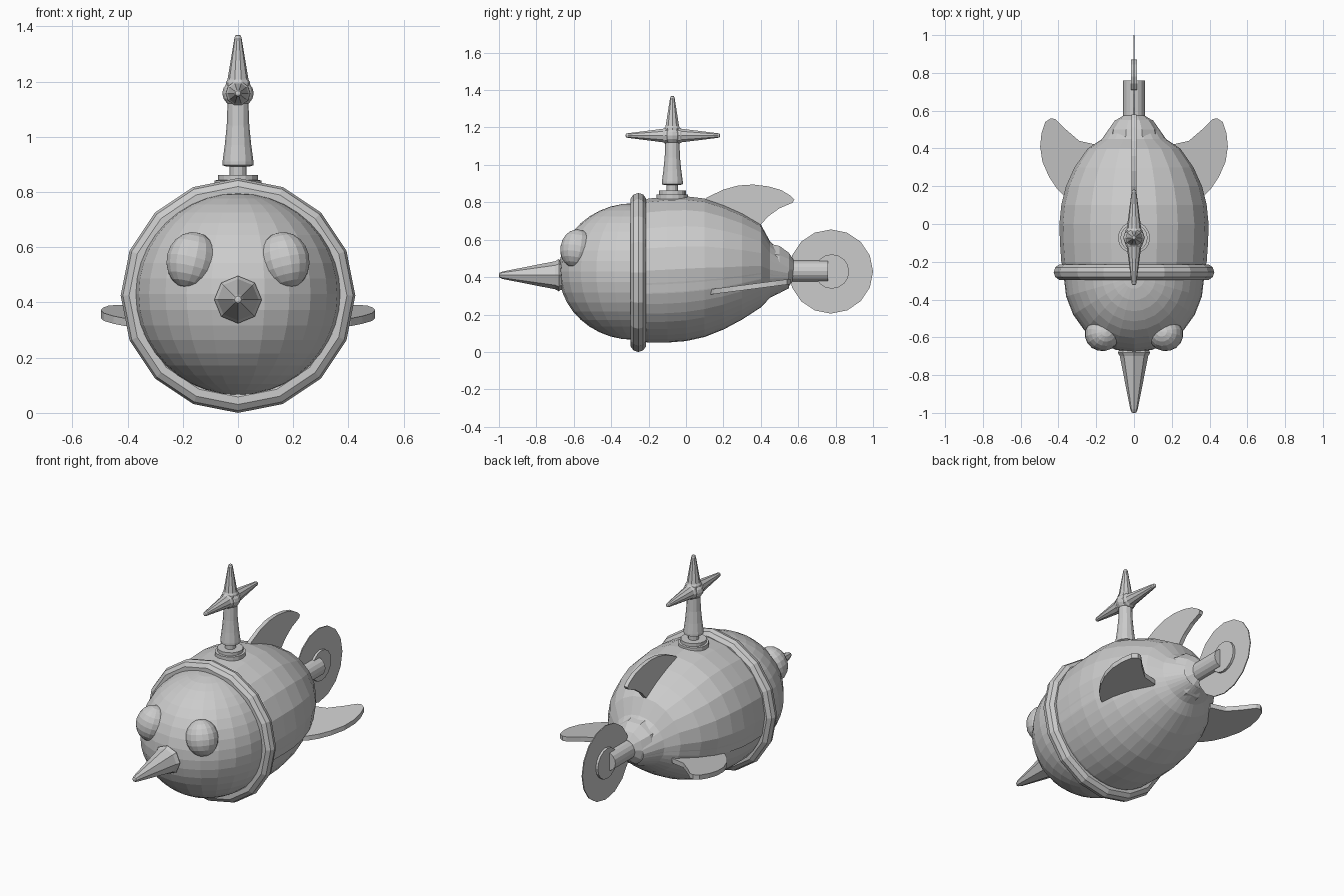
import bpy, bmesh, math
from mathutils import Vector, Matrix, Euler

if "Cube" in bpy.data.objects:
    bpy.data.objects.remove(bpy.data.objects["Cube"])


def finish(name, bm):
    bmesh.ops.recalc_face_normals(bm, faces=bm.faces)
    me = bpy.data.meshes.new(name)
    bm.to_mesh(me)
    bm.free()
    ob = bpy.data.objects.new(name, me)
    bpy.context.collection.objects.link(ob)
    return ob


def bridge(bm, rings, closed):
    for a, b in zip(rings, rings[1:]):
        n = len(a)
        for i in range(n if closed else n - 1):
            j = (i + 1) % n
            bm.faces.new((a[i], a[j], b[j], b[i]))


def lathe(name, origin, direction, profile, sides):
    """Turned part: profile of (distance, radius) along a direction."""
    rot = Vector(direction).to_track_quat('Z', 'Y').to_matrix()
    bm = bmesh.new()
    rings = []
    for d, r in profile:
        ring = []
        for i in range(sides):
            a = math.tau * i / sides
            p = rot @ Vector((r * math.cos(a), r * math.sin(a), d))
            ring.append(bm.verts.new(p + Vector(origin)))
        rings.append(ring)
    bridge(bm, rings, True)
    bm.faces.new(rings[0])
    bm.faces.new(rings[-1])
    return finish(name, bm)


def arc_loft(name, sections, start, end, steps):
    """Skin over partial elliptical sections (y, centre z, radius x, radius z)."""
    bm = bmesh.new()
    rings = []
    for y, zc, rx, rz in sections:
        ring = []
        for i in range(steps + 1):
            a = math.radians(start + (end - start) * i / steps)
            ring.append(bm.verts.new((rx * math.cos(a), y, zc + rz * math.sin(a))))
        rings.append(ring)
    bridge(bm, rings, False)
    return finish(name, bm)


def ellipsoid(name, centre, radii, segs, rings, rot=(0, 0, 0)):
    bm = bmesh.new()
    m = Matrix.LocRotScale(Vector(centre), Euler([math.radians(r) for r in rot]), Vector(radii))
    bmesh.ops.create_uvsphere(bm, u_segments=segs, v_segments=rings, radius=1, matrix=m)
    return finish(name, bm)


def plate(name, points, offset):
    """Thin slab: outline of 3D points thickened both ways by offset."""
    bm = bmesh.new()
    off = Vector(offset)
    rings = [[bm.verts.new(Vector(p) + s * off) for p in points] for s in (-1, 1)]
    bridge(bm, rings, True)
    bm.faces.new(rings[0])
    bm.faces.new(rings[1])
    return finish(name, bm)


# Hull: coarse upper shell over a finer belly
hull = [(-0.26, .43, .37, .37), (-0.2, .435, .385, .385), (-0.1, .44, .392, .39),
        (0, .445, .395, .387), (.1, .45, .385, .37), (.2, .4525, .36, .333),
        (.3, .457, .315, .284), (.4, .46, .245, .222), (.45, .44, .17, .15),
        (.55, .42, .1, .08)]
arc_loft("upper_shell", hull, -18, 198, 12)
arc_loft("belly", [(y, z, rx * .99, rz) for y, z, rx, rz in hull], 190, 350, 18)

# Head, eyes and pointed nose
ellipsoid("head", (0, -.28, .43), (.372, .4, .365), 24, 20)
for s, side in ((-1, "left"), (1, "right")):
    ellipsoid(side + "_eye", (s * .168, -.585, .552), (.092, .088, .104), 16, 10,
              (-12, s * -10, s * 15))
lathe("nose_spike", (0, -.64, .41), (0, -1, 0),
      [(0, .075), (.03, .078), (.04, .086), (.06, .075), (.34, .02), (.357, .013), (.36, .006)], 8)

# Collar ring
bpy.ops.mesh.primitive_torus_add(major_segments=16, minor_segments=10, major_radius=.381,
                                 minor_radius=.044, location=(0, -.255, .425),
                                 rotation=(math.pi / 2, 0, 0))
bpy.context.object.name = "collar_ring"

# Tail cap, shaft and disc propeller
lathe("tail_cap", (0, 0, .44), (0, 1, 0), [(.4, .15), (.45, .145), (.5, .133), (.55, .095), (.575, .055)], 10)
lathe("tail_shaft", (0, 0, .432), (0, 1, 0), [(.52, .057), (.76, .057)], 16)
lathe("propeller_disc", (0, .775, .43), (1, 0, 0), [(-.003, .225), (.003, .225)], 16)
lathe("propeller_hub", (0, .78, .43), (1, 0, 0), [(-.017, .092), (.017, .092)], 16)

# Side fins, slightly tilted
fin = [(.2, .36), (.2, .42), (.29, .44), (.36, .5), (.415, .555), (.44, .56), (.47, .54), (.49, .48),
       (.497, .41), (.485, .33), (.45, .25), (.41, .19), (.37, .15), (.31, .11), (.26, .2)]
for s, side in ((-1, "left"), (1, "right")):
    plate(side + "_fin", [(s * x, y, .317 + (y - .1) * .13) for x, y in fin], (0, 0, .014))

# Dorsal fin
dorsal = [(.08, .79), (.11, .825), (.2, .868), (.28, .89), (.36, .895), (.44, .885), (.51, .865),
          (.56, .835), (.58, .815), (.57, .798), (.5, .768), (.44, .725), (.39, .67), (.3, .68)]
plate("dorsal_fin", [(0, y, z) for y, z in dorsal], (.012, 0, 0))

# Mast with a cross of spikes
ky = -.073
lathe("mast_base", (0, ky, 0), (0, 0, 1), [(.8, .085), (.842, .085), (.843, .072), (.862, .072)], 16)
lathe("mast_pin", (0, ky, 0), (0, 0, 1), [(.85, .03), (.91, .03)], 12)
lathe("mast_column", (0, ky, 0), (0, 0, 1),
      [(.893, .045), (.897, .056), (.91, .056), (.97, .048), (1.04, .041), (1.12, .038)], 12)
ellipsoid("cross_hub", (0, ky, 1.157), (.057, .05, .05), 12, 8)
for name, d, n in (("front_spike", (0, -1, 0), .25), ("back_spike", (0, 1, 0), .255),
                   ("top_spike", (0, 0, 1), .212)):
    lathe(name, (0, ky, 1.157), d,
          [(0, .046), (.04, .044), (.05, .038), (n - .012, .013), (n - .003, .01), (n, .005)], 10)
